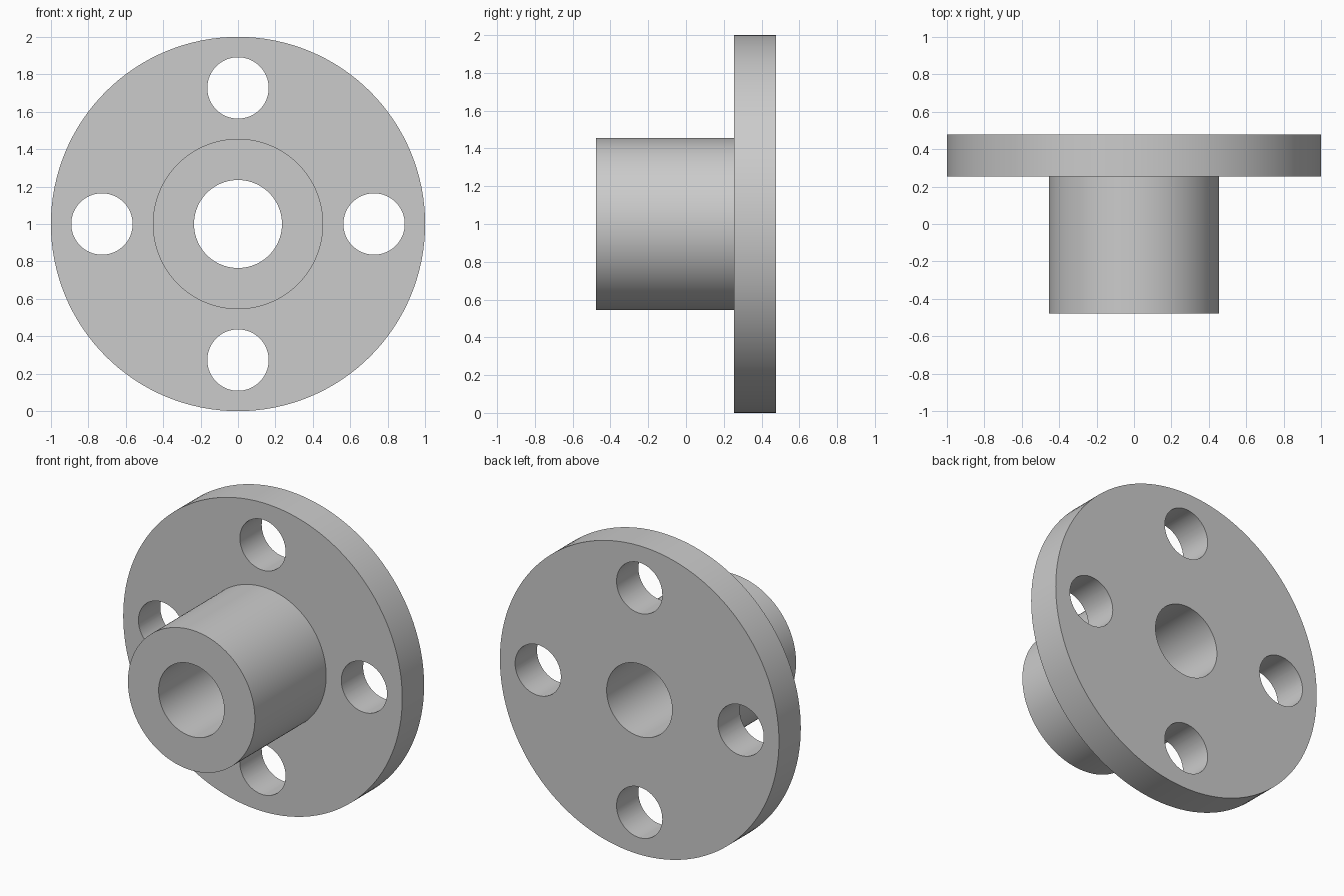
import bpy
import bmesh
import math
from mathutils import Matrix, Vector

cube = bpy.data.objects.get("Cube")
if cube:
    bpy.data.objects.remove(cube, do_unlink=True)

SEGMENTS = 128
CENTRE_Z = 1.0
FRONT, STEP, BACK = -0.477, 0.253, 0.477
FLANGE_R, HUB_R, BORE_R = 1.0, 0.455, 0.235
BOLT_CIRCLE, BOLT_R = 0.727, 0.164

grey = bpy.data.materials.new("plain_grey")
grey.use_nodes = True
colour = (0.6, 0.6, 0.6, 1.0)
grey.diffuse_color = colour
grey.node_tree.nodes["Principled BSDF"].inputs["Base Color"].default_value = colour


def make_object(name, bm):
    bmesh.ops.recalc_face_normals(bm, faces=bm.faces)
    mesh = bpy.data.meshes.new(name)
    bm.to_mesh(mesh)
    bm.free()
    mesh.materials.append(grey)
    obj = bpy.data.objects.new(name, mesh)
    bpy.context.collection.objects.link(obj)
    return obj


def lathe(name, profile):
    """Turn a closed (radius, y) profile about the horizontal y axis."""
    bm = bmesh.new()
    verts = [bm.verts.new((r, y, CENTRE_Z)) for r, y in profile]
    edges = [bm.edges.new((v, verts[i - 1])) for i, v in enumerate(verts)]
    bmesh.ops.spin(bm, geom=verts + edges, cent=(0, 0, CENTRE_Z), axis=(0, 1, 0),
                   angle=math.tau, steps=SEGMENTS, use_merge=True)
    bmesh.ops.remove_doubles(bm, verts=bm.verts, dist=1e-5)
    return make_object(name, bm)


# Flange, hub and through bore as one turned body
body = lathe("flanged_hub", [
    (BORE_R, FRONT), (HUB_R, FRONT), (HUB_R, STEP),
    (FLANGE_R, STEP), (FLANGE_R, BACK), (BORE_R, BACK),
])

# Four bolt hole cutters on the bolt circle
bm = bmesh.new()
for i in range(4):
    angle = i * math.pi / 2
    place = Vector((BOLT_CIRCLE * math.cos(angle), (STEP + BACK) / 2,
                    CENTRE_Z + BOLT_CIRCLE * math.sin(angle)))
    bmesh.ops.create_cone(
        bm, cap_ends=True, segments=SEGMENTS // 2, radius1=BOLT_R, radius2=BOLT_R,
        depth=0.4, matrix=Matrix.Translation(place) @ Matrix.Rotation(math.pi / 2, 4, "X"))
cutter = make_object("bolt_hole_cutter", bm)
cutter.hide_render = True

# Drill the holes, then discard the cutter
drill = body.modifiers.new("bolt_holes", "BOOLEAN")
drill.operation = "DIFFERENCE"
drill.solver = "EXACT"
drill.object = cutter
bpy.ops.object.select_all(action="DESELECT")
bpy.context.view_layer.objects.active = body
body.select_set(True)
bpy.ops.object.modifier_apply(modifier=drill.name)
bpy.data.objects.remove(cutter, do_unlink=True)

# Smooth round walls with crisp rims
bpy.ops.object.shade_smooth_by_angle(angle=math.radians(30))
